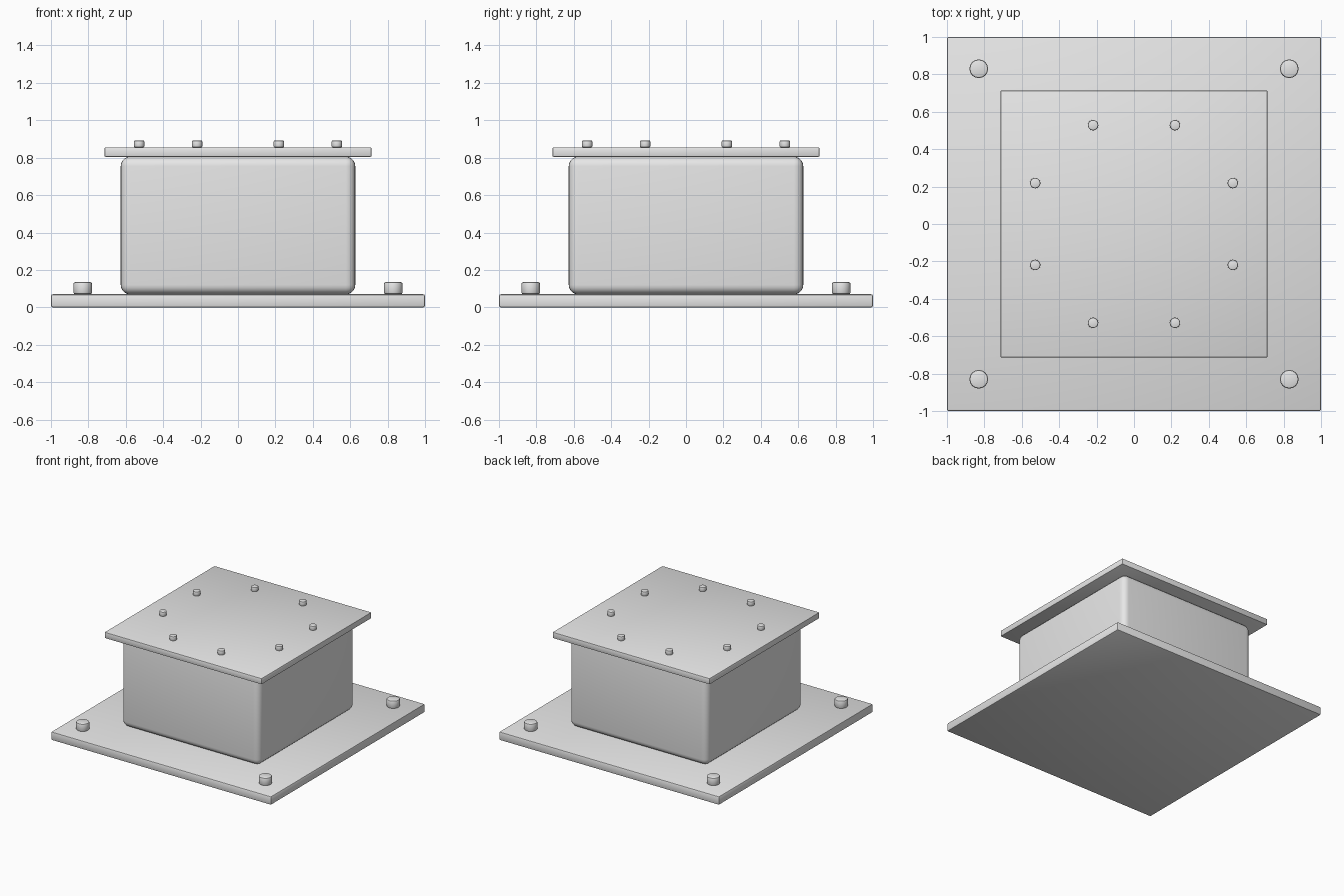
import bpy
import math

cube = bpy.data.objects.get("Cube")
if cube:
    bpy.data.objects.remove(cube, do_unlink=True)

# One plain grey for every part
grey = bpy.data.materials.new("plain_grey")
grey.use_nodes = True
colour = (0.8, 0.8, 0.8, 1)
grey.diffuse_color = colour
grey.node_tree.nodes["Principled BSDF"].inputs["Base Color"].default_value = colour


def finish(name, bevel, segments):
    obj = bpy.context.object
    obj.name = name
    obj.data.materials.append(grey)
    mod = obj.modifiers.new("Rounded edges", 'BEVEL')
    mod.width = bevel
    mod.segments = segments
    mod.limit_method = 'ANGLE'
    mod.angle_limit = math.radians(40)
    bpy.ops.object.modifier_apply(modifier=mod.name)
    bpy.ops.object.shade_smooth_by_angle(angle=math.radians(35))
    return obj


def box(name, half, bottom, top, bevel, segments):
    bpy.ops.mesh.primitive_cube_add(size=1, location=(0, 0, (bottom + top) / 2))
    bpy.context.object.scale = (2 * half, 2 * half, top - bottom)
    bpy.ops.object.transform_apply(location=False, rotation=False, scale=True)
    return finish(name, bevel, segments)


def bolt(name, x, y, radius, bottom, top, bevel):
    bpy.ops.mesh.primitive_cylinder_add(
        vertices=16, radius=radius, depth=top - bottom,
        location=(x, y, (bottom + top) / 2))
    return finish(name, bevel, 2)


# Plates and the rounded body between them
BASE_TOP, BODY_TOP, PLATE_TOP = 0.07, 0.805, 0.855
box("base_plate", 1.0, 0, BASE_TOP, 0.01, 2)
box("body", 0.627, BASE_TOP, BODY_TOP, 0.05, 5)
box("top_plate", 0.714, BODY_TOP, PLATE_TOP, 0.006, 2)

# Large bolts at the base corners
for sx in (-1, 1):
    for sy in (-1, 1):
        bolt("base_bolt", sx * 0.83, sy * 0.83, 0.05, BASE_TOP, 0.135, 0.01)

# Ring of small bolts on the top plate
for i in range(8):
    a = math.radians(22.5 + 45 * i)
    bolt("top_bolt", 0.572 * math.cos(a), 0.572 * math.sin(a),
         0.028, PLATE_TOP, 0.892, 0.006)
